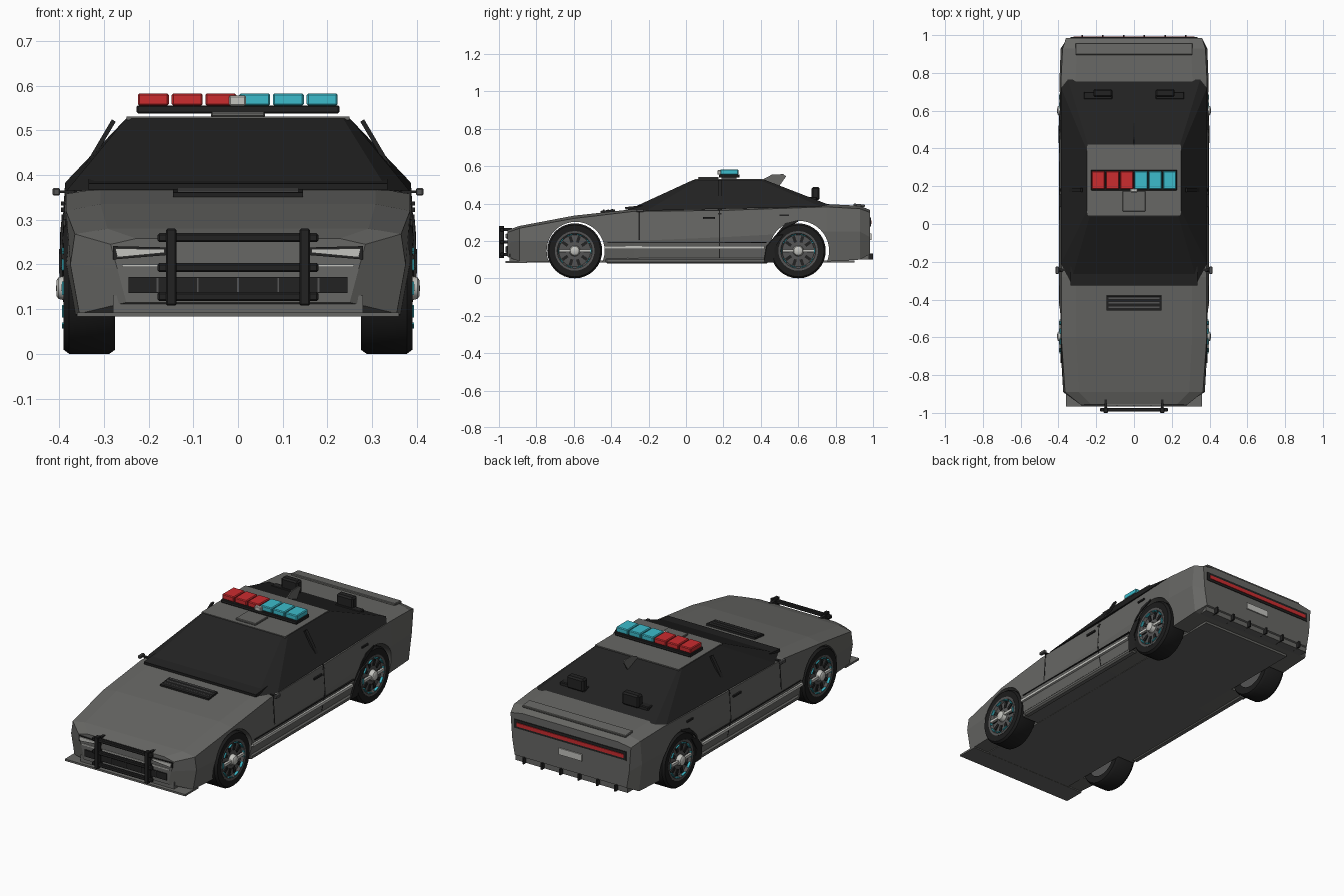
import bpy, bmesh, math
from mathutils import Matrix, Vector


def material(name, r, g, b):
    m = bpy.data.materials.new(name)
    m.diffuse_color = (r, g, b, 1)
    return m


BODY = material("body_grey", 0.135, 0.135, 0.128)
BLACK = material("trim_black", 0.016, 0.016, 0.016)
TYRE = material("tyre_black", 0.012, 0.012, 0.012)
METAL = material("rim_grey", 0.09, 0.09, 0.09)
LIGHT = material("light_silver", 0.55, 0.55, 0.52)
RED = material("lamp_red", 0.6, 0.025, 0.028)
CYAN = material("lamp_cyan", 0.045, 0.5, 0.6)


def finish(name, bm, *mats):
    bmesh.ops.recalc_face_normals(bm, faces=bm.faces)
    me = bpy.data.meshes.new(name)
    bm.to_mesh(me)
    bm.free()
    for m in mats:
        me.materials.append(m)
    ob = bpy.data.objects.new(name, me)
    bpy.context.collection.objects.link(ob)
    return ob


def box(name, x, y, z, mat, bevel=0.0, tilt=0.0):
    """Box from (min, max) ranges, optionally bevelled and tilted about x."""
    bm = bmesh.new()
    bmesh.ops.create_cube(bm, size=1)
    for v in bm.verts:
        v.co = Vector(((x[1] - x[0]) * v.co.x, (y[1] - y[0]) * v.co.y, (z[1] - z[0]) * v.co.z))
    if bevel:
        bmesh.ops.bevel(bm, geom=bm.edges[:], offset=bevel, segments=1, affect='EDGES')
    ob = finish(name, bm, mat)
    ob.location = (sum(x) / 2, sum(y) / 2, sum(z) / 2)
    ob.rotation_euler.x = tilt
    return ob


def pair(name, x, y, z, mat, bevel=0.0, tilt=0.0):
    box(name + "_right", x, y, z, mat, bevel, tilt)
    box(name + "_left", (-x[1], -x[0]), y, z, mat, bevel, tilt)


def loft(name, rings, *mats):
    """Skin between closed rings with equal point counts, capped at both ends."""
    bm = bmesh.new()
    vs = [[bm.verts.new(p) for p in r] for r in rings]
    n = len(vs[0])
    for a, b in zip(vs, vs[1:]):
        for i in range(n):
            bm.faces.new((a[i], a[(i + 1) % n], b[(i + 1) % n], b[i]))
    bm.faces.new(vs[0])
    bm.faces.new(vs[-1])
    return finish(name, bm, *mats)


def panel(name, pts, thick, mat):
    """Thin plate from corner points, thickened along its normal."""
    p = [Vector(q) for q in pts]
    n = (p[1] - p[0]).cross(p[2] - p[0]).normalized() * thick / 2
    return loft(name, [[q - n for q in p], [q + n for q in p]], mat)


def lathe(name, profile, y, z, side, mat, seg=32):
    """Revolve (radius, x) points about a crosswise axis."""
    bm = bmesh.new()
    vs = [bm.verts.new((side * x, 0, r)) for r, x in profile]
    es = [bm.edges.new(e) for e in zip(vs, vs[1:])]
    bmesh.ops.spin(bm, geom=vs + es, cent=(0, 0, 0), axis=(1, 0, 0), angle=2 * math.pi, steps=seg)
    bmesh.ops.remove_doubles(bm, verts=bm.verts, dist=0.0002)
    bmesh.ops.translate(bm, verts=bm.verts, vec=(0, y, z))
    ob = finish(name, bm, mat)
    for f in ob.data.polygons:
        f.use_smooth = True
    ob.data.set_sharp_from_angle(angle=math.radians(35))
    return ob


# Body shell: y, bottom z, bottom w, mid w, mid z, shoulder w, shoulder z, centre z
stations = [
    (-0.955, 0.115, 0.25, 0.27, 0.19, 0.285, 0.245, 0.258),
    (-0.89, 0.09, 0.355, 0.375, 0.20, 0.365, 0.268, 0.28),
    (-0.60, 0.085, 0.37, 0.392, 0.20, 0.385, 0.320, 0.335),
    (-0.28, 0.085, 0.37, 0.395, 0.20, 0.385, 0.358, 0.370),
    (0.20, 0.085, 0.37, 0.395, 0.22, 0.385, 0.363, 0.375),
    (0.75, 0.09, 0.37, 0.395, 0.25, 0.387, 0.382, 0.397),
    (0.93, 0.10, 0.37, 0.388, 0.25, 0.378, 0.372, 0.388),
    (0.985, 0.13, 0.335, 0.35, 0.22, 0.36, 0.352, 0.365),
]
rings = []
for y, zb, wb, w, zm, ws, zs, zt in stations:
    half = [(wb, zb), (w, zm), (ws, zs), (ws * 0.8, zt)]
    rings.append([(x, y, z) for x, z in half] + [(-x, y, z) for x, z in half[::-1]])
body = loft("body_shell", rings, BODY)

# Wheel arches cut through the shell
for label, y, r in (("front", -0.59, 0.155), ("rear", 0.605, 0.16)):
    cutter = lathe(label + "_arch_cutter", [(0, -0.6), (r, -0.6), (r, 0.6), (0, 0.6)], y, 0.147, 1, BODY, 40)
    cutter.hide_render = True
    cutter.hide_set(True)
    mod = body.modifiers.new(label + "_arch", 'BOOLEAN')
    mod.operation = 'DIFFERENCE'
    mod.solver = 'EXACT'
    mod.object = cutter
box("floor_pan", (-0.27, 0.27), (-0.88, 0.9), (0.084, 0.096), BODY)

# Dark glasshouse and roof
low = [(0.335, -0.31, 0.366), (0.386, -0.21, 0.362), (0.386, 0.72, 0.384), (0.35, 0.765, 0.393)]
high = [(0.235, 0.04, 0.527), (0.25, 0.07, 0.527), (0.25, 0.39, 0.527), (0.245, 0.425, 0.525)]
loft("glasshouse", [r + [(-x, y, z) for x, y, z in r[::-1]] for r in (low, high)], BLACK)
panel("roof_panel", [(0.25, 0.045, 0.527), (0.25, 0.42, 0.527), (-0.25, 0.42, 0.527), (-0.25, 0.045, 0.527)], 0.008, BODY)
box("windscreen_cowl", (-0.335, 0.335), (-0.325, -0.225), (0.372, 0.386), BLACK, tilt=0.1)
box("roof_scoop", (-0.06, 0.06), (0.065, 0.175), (0.53, 0.542), BODY, 0.003)
loft("roof_fin", [[(x, y, z) for y, z in ((0.41, 0.528), (0.46, 0.555), (0.52, 0.557), (0.535, 0.545), (0.50, 0.495))]
                  for x in (-0.003, 0.003)], BODY)

# Pillar bars, door seams, handles, mirrors and side trim
for s, side in ((1, "right"), (-1, "left")):
    panel("centre_pillar_" + side, [(s * 0.385, 0.17, 0.34), (s * 0.278, 0.17, 0.522),
                                    (s * 0.278, 0.19, 0.522), (s * 0.385, 0.19, 0.34)], 0.01, BLACK)
    for i, y in enumerate((-0.25, 0.18)):
        panel(f"door_seam_{i}_{side}", [(s * 0.373, y, 0.10), (s * 0.396, y, 0.21), (s * 0.386, y, 0.365),
                                        (s * 0.38, y, 0.365), (s * 0.36, y, 0.10)], 0.006, BLACK)
    # dark guard in front of the rear wheel
    panel("rear_wheel_guard_" + side, [(s * 0.380, 0.415, 0.085), (s * 0.396, 0.43, 0.17), (s * 0.397, 0.475, 0.225),
                                       (s * 0.397, 0.52, 0.235), (s * 0.392, 0.47, 0.16), (s * 0.382, 0.48, 0.085)],
          0.008, BLACK)
    panel("rear_arch_lip_" + side, [(s * 0.396, 0.475, 0.225), (s * 0.393, 0.53, 0.295), (s * 0.392, 0.60, 0.312),
                                    (s * 0.392, 0.60, 0.303), (s * 0.396, 0.52, 0.265)], 0.005, BLACK)
pair("front_door_handle", (0.386, 0.396), (0.09, 0.155), (0.317, 0.327), BLACK)
pair("rear_door_handle", (0.386, 0.396), (0.50, 0.55), (0.332, 0.341), BLACK)
pair("mirror_stalk", (0.36, 0.405), (-0.25, -0.235), (0.36, 0.366), BLACK)
pair("mirror", (0.398, 0.415), (-0.265, -0.225), (0.354, 0.371), METAL, 0.003)
pair("side_stripe", (0.38, 0.397), (-0.435, 0.42), (0.158, 0.172), LIGHT)
pair("side_trim_line", (0.385, 0.397), (-0.42, 0.43), (0.189, 0.193), BLACK)
pair("sill", (0.345, 0.382), (-0.43, 0.44), (0.08, 0.108), BODY, 0.008)

# Hood vent with slats
box("hood_vent", (-0.145, 0.145), (-0.458, -0.38), (0.353, 0.365), BLACK, tilt=0.11)
for i in range(3):
    y = -0.445 + i * 0.024
    box(f"hood_vent_slat_{i}", (-0.135, 0.135), (y, y + 0.008), (0.362 + i * 0.002, 0.367 + i * 0.002), METAL)

# Front end
box("splitter", (-0.36, 0.36), (-0.965, -0.85), (0.083, 0.093), BODY)
box("lower_nose", (-0.28, 0.28), (-0.945, -0.85), (0.09, 0.13), BODY)
box("grille", (-0.245, 0.245), (-0.961, -0.94), (0.136, 0.172), BLACK)
for i in range(5):
    x = -0.18 + i * 0.09
    box(f"grille_divider_{i}", (x - 0.002, x + 0.002), (-0.964, -0.955), (0.138, 0.170), METAL)
box("nose_light_strip", (-0.26, 0.26), (-0.96, -0.95), (0.194, 0.2), LIGHT)
for s, side in ((1, "right"), (-1, "left")):
    panel("headlight_frame_" + side, [(s * 0.145, -0.957, 0.222), (s * 0.28, -0.957, 0.211),
                                      (s * 0.28, -0.957, 0.241), (s * 0.155, -0.957, 0.238)], 0.006, BLACK)
    panel("headlight_" + side, [(s * 0.165, -0.961, 0.226), (s * 0.27, -0.961, 0.216),
                                (s * 0.275, -0.961, 0.236), (s * 0.165, -0.961, 0.234)], 0.006, LIGHT)

# Push bar
pair("push_bar_upright", (0.138, 0.161), (-1.0, -0.972), (0.108, 0.28), BLACK, 0.003)
for i, z in enumerate((0.128, 0.193, 0.26)):
    box(f"push_bar_rail_{i}", (-0.18, 0.18), (-0.993, -0.974), (z - 0.01, z + 0.01), BLACK, 0.004)
    pair(f"push_bar_mount_{i}", (0.142, 0.157), (-0.98, -0.93), (z - 0.008, z + 0.008), BLACK)

# Light bar
box("light_bar_foot", (-0.06, 0.06), (0.19, 0.27), (0.53, 0.54), METAL)
box("light_bar_base", (-0.227, 0.227), (0.177, 0.287), (0.538, 0.556), BLACK, 0.003)
for i in range(6):
    x = -0.224 + i * 0.0755
    box(f"light_bar_lamp_{i}", (x, x + 0.0695), (0.184, 0.28), (0.555, 0.583), RED if i < 3 else CYAN, 0.004)
box("light_bar_spot", (-0.02, 0.018), (0.168, 0.188), (0.555, 0.578), LIGHT, 0.003)

# Rear pods on the back glass, and deck lip
pair("pod_base", (0.115, 0.265), (0.66, 0.70), (0.40, 0.436), BLACK, 0.004)
pair("pod", (0.115, 0.215), (0.672, 0.715), (0.42, 0.488), BLACK, 0.008)
box("deck_spoiler", (-0.31, 0.31), (0.895, 0.957), (0.384, 0.397), BODY, 0.003, tilt=-0.1)

# Tail
box("tail_light_frame", (-0.335, 0.335), (0.975, 0.989), (0.278, 0.325), BLACK)
box("tail_light", (-0.32, 0.32), (0.98, 0.993), (0.29, 0.31), RED)
box("rear_plate", (-0.07, 0.07), (0.98, 0.991), (0.205, 0.24), LIGHT)
box("rear_valance", (-0.335, 0.335), (0.9, 0.978), (0.1, 0.14), BODY)
for i in range(6):
    x = -0.275 + i * 0.11
    box(f"diffuser_fin_{i}", (x - 0.004, x + 0.004), (0.94, 1.0), (0.1, 0.133), BLACK)

# Wheels
AXLE = 0.147
for end, y in (("front", -0.595), ("rear", 0.6)):
    for s, side in ((1, "right"), (-1, "left")):
        tag = f"{end}_{side}"
        lathe("tyre_" + tag, [(0.1, 0.28), (0.138, 0.275), (0.147, 0.288), (0.147, 0.378), (0.138, 0.39),
                              (0.106, 0.388), (0.1, 0.37)], y, AXLE, s, TYRE)
        lathe("rim_" + tag, [(0, 0.29), (0.104, 0.29), (0.106, 0.39), (0.094, 0.389), (0.085, 0.376),
                             (0.04, 0.38), (0, 0.38)], y, AXLE, s, METAL)
        lathe("hub_" + tag, [(0.03, 0.378), (0.024, 0.402), (0.018, 0.406), (0, 0.407)], y, AXLE, s, LIGHT, 16)
        xr = (0.384, 0.396) if s > 0 else (-0.396, -0.384)
        box("hub_bar_" + tag, xr, (y - 0.085, y + 0.085), (AXLE - 0.006, AXLE + 0.008), LIGHT)
        # spoke slots and accent dashes around the rim
        bm, slots = bmesh.new(), bmesh.new()
        for k in range(10):
            turn = Matrix.Translation((0, y, AXLE)) @ Matrix.Rotation(math.tau * (k + 0.5) / 10, 4, 'X')
            for mesh, x, r, size in ((bm, 0.388, 0.088, (0.012, 0.03, 0.005)), (slots, 0.379, 0.064, (0.008, 0.016, 0.034))):
                bmesh.ops.create_cube(mesh, size=1, matrix=turn @ Matrix.Translation((s * x, 0, r)) @ Matrix.Diagonal((*size, 1)))
        finish("rim_accents_" + tag, bm, CYAN)
        finish("rim_slots_" + tag, slots, BLACK)
